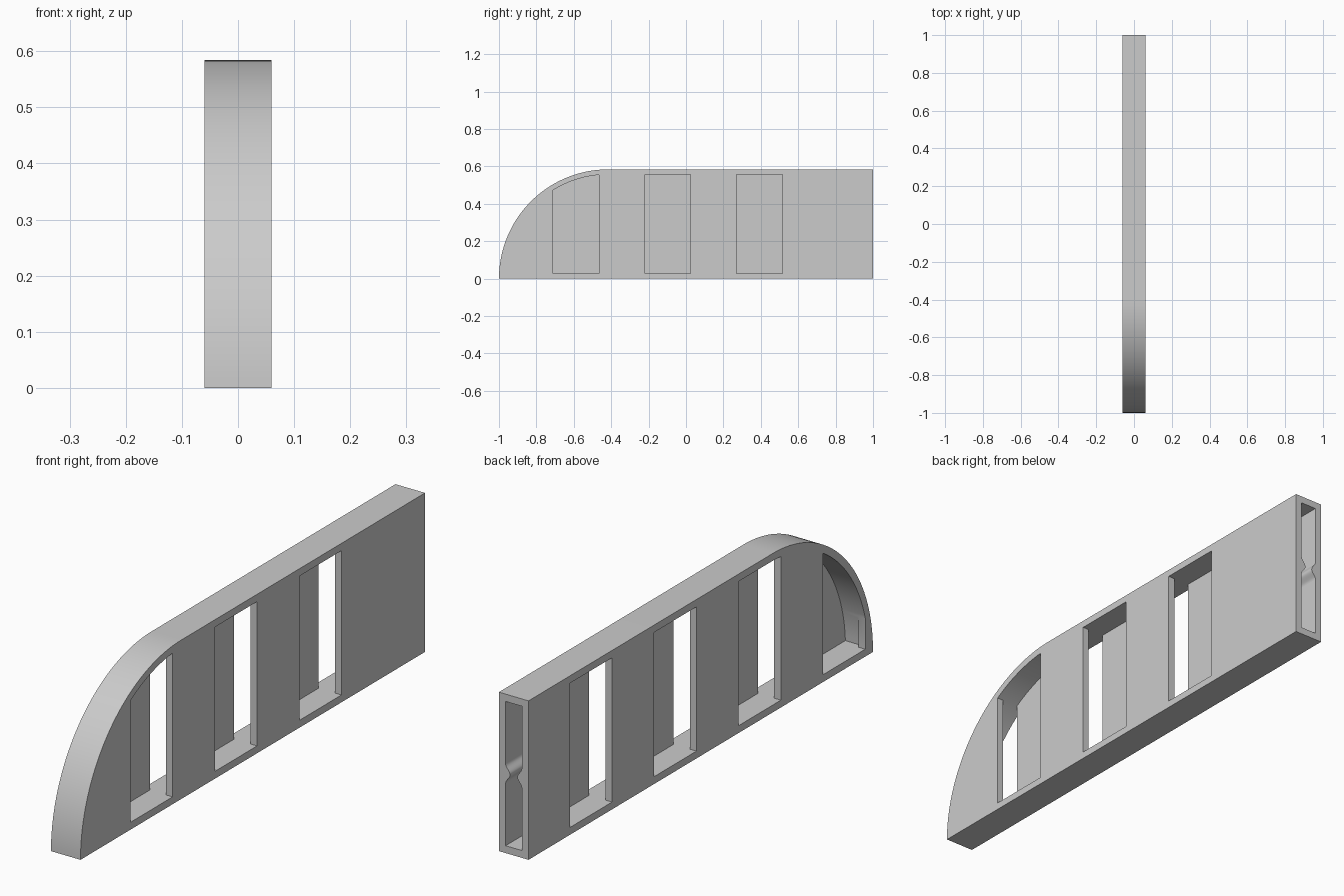
import bpy, bmesh, math

if "Cube" in bpy.data.objects:
    bpy.data.objects.remove(bpy.data.objects["Cube"])

H, W, T = 0.584, 0.06, 0.027        # height, half thickness, wall
WI, RI = W - T, H - T               # cavity half width, cavity arc radius
CY = -1 + H                         # nose arc centre
EDGES = [-0.955 + 0.245 * k for k in range(8)]
WINDOWS = {-1: [(EDGES[k], EDGES[k + 1]) for k in (0, 2, 4, 6)],
           1: [(EDGES[k], EDGES[k + 1]) for k in (1, 3, 5)]}
A0 = math.asin(T / RI)
Y0 = CY - RI * math.cos(A0)         # front tip of the cavity
N = 40
STOPS = sorted([CY - RI * math.cos(A0 + (math.pi / 2 - A0) * i / N) for i in range(N + 1)]
               + EDGES + [1.0])

grey = bpy.data.materials.new("light_grey")
grey.diffuse_color = (0.6, 0.6, 0.6, 1)
grey.use_nodes = True
grey.node_tree.nodes["Principled BSDF"].inputs["Base Color"].default_value = grey.diffuse_color


def ceiling(y):
    return RI if y >= CY else max(T, math.sqrt(max(0, RI * RI - (y - CY) ** 2)))


def section(a, b):
    """Cavity side outline between two stations."""
    ys = [y for y in STOPS if a - 1e-6 <= y <= b + 1e-6]
    pts = [(y, T) for y in ys] + [(y, ceiling(y)) for y in reversed(ys)]
    return pts[:-1] if abs(pts[-1][1] - T) < 1e-5 else pts


def finish(bm, name):
    bmesh.ops.remove_doubles(bm, verts=bm.verts, dist=1e-5)
    bmesh.ops.recalc_face_normals(bm, faces=bm.faces)
    me = bpy.data.meshes.new(name)
    bm.to_mesh(me)
    bm.free()
    me.materials.append(grey)
    ob = bpy.data.objects.new(name, me)
    bpy.context.collection.objects.link(ob)
    bpy.ops.object.select_all(action='DESELECT')
    ob.select_set(True)
    bpy.context.view_layer.objects.active = ob
    bpy.ops.object.shade_smooth_by_angle(angle=math.radians(30))


def poly(bm, pts):
    return bm.faces.new([bm.verts.new(p) for p in pts])


def strip(bm, pts, xa, xb, closed=True):
    pairs = list(zip(pts, pts[1:] + pts[:1]))
    for p, q in pairs if closed else pairs[:-1]:
        poly(bm, [(xa, *p), (xb, *p), (xb, *q), (xa, *q)])


# Hollow body
bm = bmesh.new()
outer = [(1, H), (1, 0)] + [(CY - H * math.cos(a), H * math.sin(a))
                            for a in (math.pi / 2 * i / 48 for i in range(49))]
strip(bm, outer[1:] + outer[:1], -W, W, closed=False)

for side, windows in WINDOWS.items():
    # Outer wall face with window openings
    edges = []
    for loop in [outer] + [section(*w) for w in windows]:
        vs = [bm.verts.new((side * W, *p)) for p in loop]
        edges += [bm.edges.new((vs[i - 1], vs[i])) for i in range(len(vs))]
    bmesh.ops.triangle_fill(bm, use_beauty=True, edges=edges)
    # Window reveals
    for w in windows:
        strip(bm, section(*w), side * WI, side * W)
    # Inner wall panels between the windows
    cuts = [Y0] + [y for w in windows for y in w] + [1.0]
    for a, b in zip(cuts[::2], cuts[1::2]):
        poly(bm, [(side * WI, *p) for p in section(a, b)])

# Cavity floor and ceiling
strip(bm, [(y, T) for y in STOPS], -WI, WI, closed=False)
strip(bm, [(y, ceiling(y)) for y in STOPS], -WI, WI, closed=False)

# Open back end rim
rim_out = [(-W, 0), (W, 0), (W, H), (-W, H)]
rim_in = [(-WI, T), (WI, T), (WI, RI), (-WI, RI)]
for i in range(4):
    j = (i + 1) % 4
    poly(bm, [(x, 1, z) for x, z in (rim_out[i], rim_out[j], rim_in[j], rim_in[i])])
finish(bm, "hollow_panel")

# Rounded guide ridges inside the back end
for side, name in ((-1, "left_ridge"), (1, "right_ridge")):
    bm = bmesh.new()
    prof = []
    for i in range(17):
        u = -1 + i / 8
        prof.append((side * (WI - 0.018 * (0.5 + 0.5 * math.cos(math.pi * u))),
                     H / 2 + 0.036 * u))
    for (xa, za), (xb, zb) in zip(prof, prof[1:]):
        poly(bm, [(xa, 0.82, za), (xa, 1, za), (xb, 1, zb), (xb, 0.82, zb)])
    for y in (0.82, 1):
        poly(bm, [(x, y, z) for x, z in prof])
    poly(bm, [(prof[0][0], 0.82, prof[0][1]), (prof[0][0], 1, prof[0][1]),
              (prof[-1][0], 1, prof[-1][1]), (prof[-1][0], 0.82, prof[-1][1])])
    finish(bm, name)
